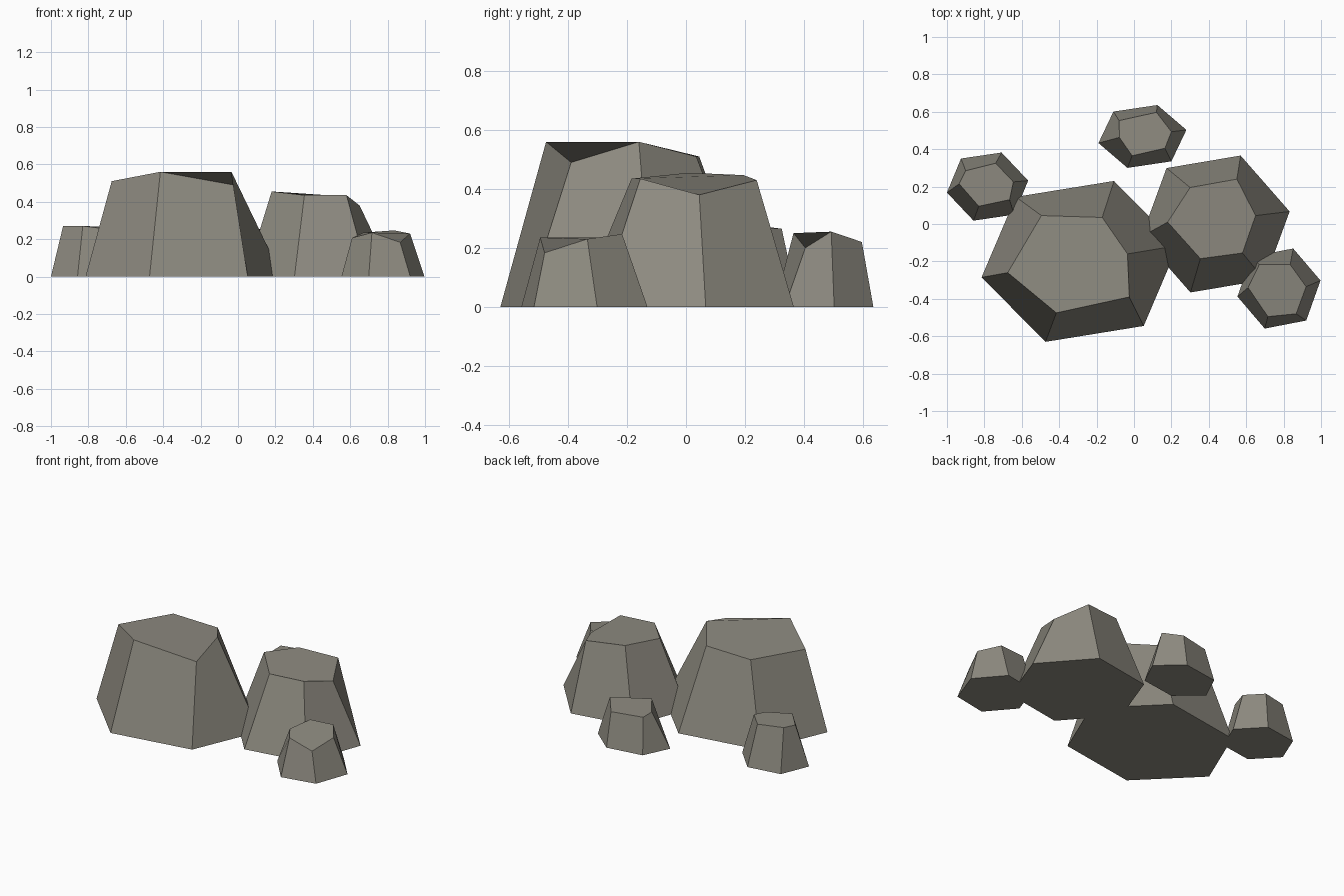
import bpy
from mathutils import Vector

stone = bpy.data.materials.new("grey_stone")
stone.diffuse_color = (0.27, 0.257, 0.217, 1)


def rock(name, centre, left, front, crown):
    """Six-sided boulder: skewed hexagon base, chipped uneven crown."""
    c, a, b = Vector(centre), Vector(left), Vector(front)
    ring = [a, b, b - a, -a, -b, a - b]
    verts = [(c.x + p.x, c.y + p.y, 0) for p in ring] + crown
    faces = [tuple(range(5, -1, -1)), tuple(range(6, 12))]
    faces += [(i, (i + 1) % 6, (i + 1) % 6 + 6, i + 6) for i in range(6)]
    mesh = bpy.data.meshes.new(name)
    mesh.from_pydata(verts, [], faces)
    mesh.materials.append(stone)
    mesh.update()
    obj = bpy.data.objects.new(name, mesh)
    bpy.context.collection.objects.link(obj)
    return obj


# Two main boulders
rock("large_boulder", (-.29, -.20), (-.525, -.085), (-.183, -.43),
     [(-.675, -.26, .51), (-.415, -.475, .56), (-.025, -.39, .49),
      (-.035, -.16, .56), (-.17, .035, .51), (-.495, .045, .51)])
rock("medium_boulder", (.436, 0), (-.396, -.067), (-.134, -.366),
     [(.18, .01, .455), (.355, -.185, .435), (.58, -.155, .435),
      (.65, .045, .38), (.55, .24, .43), (.30, .195, .447)])

# Three small stones around them
rock("front_stone", (.775, -.345), (-.222, -.043), (-.076, -.214),
     [(.61, -.34, .207), (.716, -.495, .235), (.867, -.48, .183),
      (.92, -.335, .23), (.835, -.217, .247), (.67, -.217, .235)])
rock("back_stone", (.045, .468), (-.235, -.035), (-.08, -.168),
     [(-.078, .463, .22), (-.01, .365, .25), (.165, .405, .2),
      (.2, .493, .255), (.12, .597, .22), (-.08, .553, .22)])
rock("left_stone", (-.783, .2), (-.217, -.032), (-.075, -.182),
     [(-.935, .215, .27), (-.83, .095, .27), (-.665, .13, .25),
      (-.645, .225, .265), (-.74, .325, .265), (-.9, .285, .27)])
